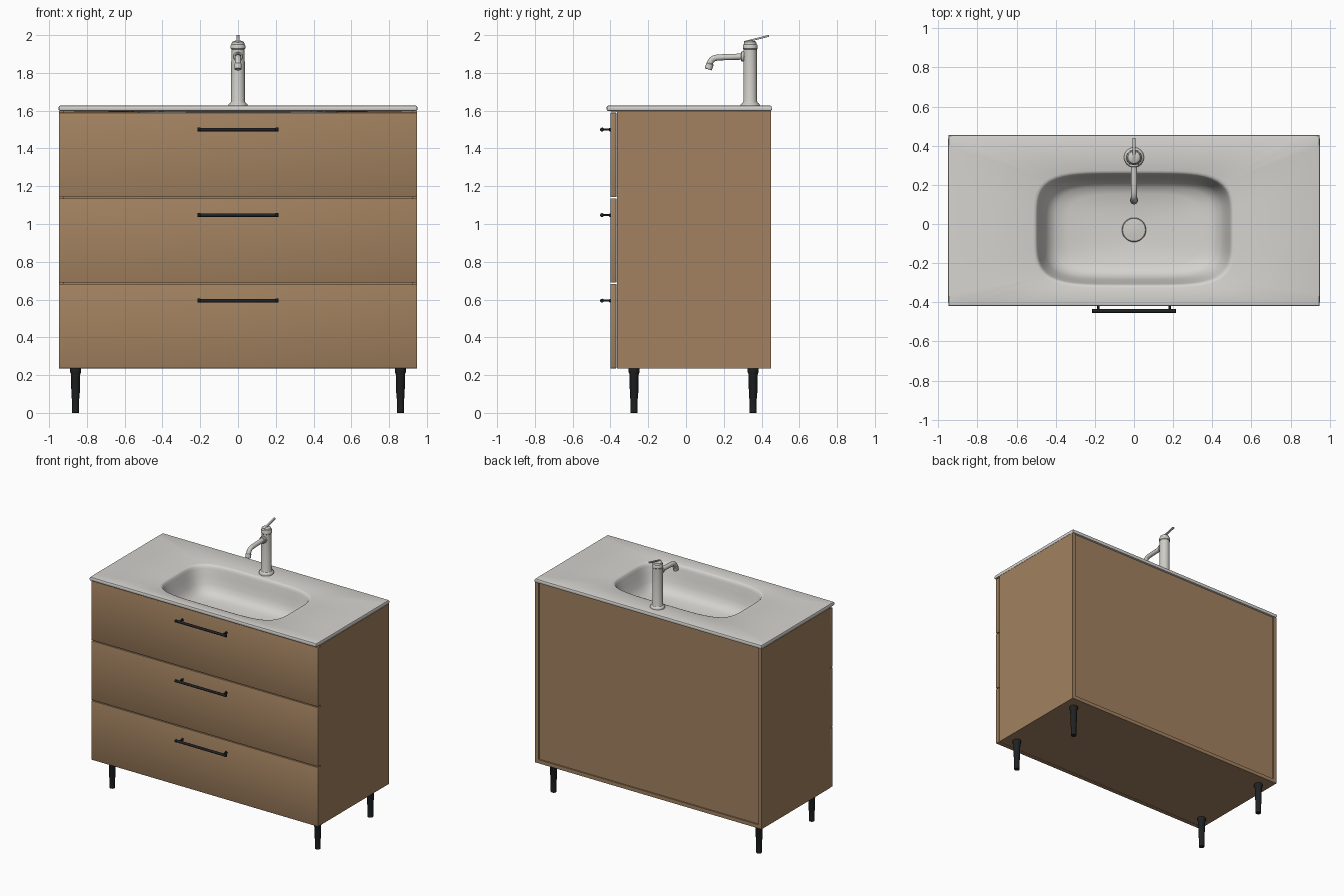
import bpy, bmesh, math
from mathutils import Matrix, Vector

if "Cube" in bpy.data.objects:
    bpy.data.objects.remove(bpy.data.objects["Cube"])


def material(name, rgb):
    m = bpy.data.materials.new(name)
    m.diffuse_color = (*rgb, 1)
    m.use_nodes = True
    m.node_tree.nodes["Principled BSDF"].inputs["Base Color"].default_value = m.diffuse_color
    return m


WOOD = material("oak wood", (0.36, 0.22, 0.115))
CERAMIC = material("white ceramic", (0.66, 0.65, 0.62))
METAL = material("brushed metal", (0.62, 0.61, 0.57))
BLACK = material("black metal", (0.014, 0.016, 0.017))


def finish(name, bm, mat, angle=35):
    bmesh.ops.recalc_face_normals(bm, faces=bm.faces)
    me = bpy.data.meshes.new(name)
    bm.to_mesh(me)
    bm.free()
    me.materials.append(mat)
    ob = bpy.data.objects.new(name, me)
    bpy.context.collection.objects.link(ob)
    smooth(ob, angle)
    return ob


def smooth(ob, angle=35):
    bpy.ops.object.select_all(action='DESELECT')
    ob.select_set(True)
    bpy.context.view_layer.objects.active = ob
    bpy.ops.object.shade_smooth_by_angle(angle=math.radians(angle))


def box(name, x, y, z, mat, bevel=0.0):
    bm = bmesh.new()
    bmesh.ops.create_cube(bm, size=1)
    for v in bm.verts:
        v.co = [(a + b) / 2 + c * (b - a) for (a, b), c in zip((x, y, z), v.co)]
    if bevel:
        bmesh.ops.bevel(bm, geom=bm.edges[:], offset=bevel, segments=2,
                        profile=0.5, affect='EDGES')
    return finish(name, bm, mat)


def loft(name, rings, mat, angle=35):
    """Skin a list of equal-length rings and cap both ends."""
    bm = bmesh.new()
    vs = [[bm.verts.new(p) for p in r] for r in rings]
    n = len(vs[0])
    for a, b in zip(vs, vs[1:]):
        for i in range(n):
            j = (i + 1) % n
            bm.faces.new((a[i], a[j], b[j], b[i]))
    bm.faces.new(vs[0])
    bm.faces.new(vs[-1])
    return finish(name, bm, mat, angle)


def lathe(name, profile, mat, loc, axis=(0, 0, 1), segs=32):
    m = Matrix.Translation(loc) @ Vector((0, 0, 1)).rotation_difference(Vector(axis)).to_matrix().to_4x4()
    turn = [i * math.tau / segs for i in range(segs)]
    rings = [[m @ Vector((r * math.cos(t), r * math.sin(t), z)) for t in turn]
             for r, z in profile]
    return loft(name, rings, mat)


def superellipse(n, cy, a, b, z, count=96):
    pts = []
    for i in range(count):
        t = i * math.tau / count
        c, s = math.cos(t), math.sin(t)
        k = (abs(c) ** n + abs(s) ** n) ** (-1 / n)
        pts.append((a * c * k, cy + b * s * k, z))
    return pts


# Cabinet carcass
for side, s in (("left", -1), ("right", 1)):
    box(side + "_side_panel", sorted((s * 0.92, s * 0.948)), (-0.365, 0.45), (0.235, 1.598), WOOD)
box("bottom_panel", (-0.92, 0.92), (-0.365, 0.45), (0.235, 0.263), WOOD)
box("back_panel", (-0.92, 0.92), (0.425, 0.44), (0.263, 1.598), WOOD)
box("front_rail", (-0.92, 0.92), (-0.365, -0.345), (1.50, 1.585), WOOD)

# Drawer fronts with bar handles
for i, name in enumerate(("lower", "middle", "upper")):
    z0 = 0.236 + i * 0.453
    box(name + "_drawer_front", (-0.948, 0.948), (-0.4, -0.369), (z0, z0 + 0.447), WOOD, 0.002)
    hz = z0 + 0.358
    lathe(name + "_handle_bar", [(0.0085, -0.215), (0.0105, -0.213), (0.0105, -0.2), (0.0095, -0.199),
                                 (0.0095, 0.199), (0.0105, 0.2), (0.0105, 0.213), (0.0085, 0.215)],
          BLACK, (0, -0.4445, hz), (1, 0, 0), 20)
    for side, x in (("left", -0.183), ("right", 0.183)):
        lathe(f"{name}_handle_{side}_post", [(0.009, 0), (0.009, 0.004), (0.0055, 0.008), (0.0055, 0.045)],
              BLACK, (x, -0.4, hz), (0, -1, 0), 16)

# Tapered legs with mounting collars
leg = [(0.018, 0), (0.0195, 0.002), (0.0195, 0.075), (0.0215, 0.08),
       (0.025, 0.208), (0.03, 0.216), (0.03, 0.235)]
for side, x in (("left", -0.86), ("right", 0.86)):
    for end, y in (("front", -0.275), ("back", 0.355)):
        lathe(f"{end}_{side}_leg", leg, BLACK, (x, y, 0))

# Countertop and basin in one skin: inside of bowl, top, edge, underside, outer shell
BY, CY, R = -0.027, 0.0175, 400
rings = [(2, -0.03, 0.06, 0.06, 1.397), (3, BY, 0.2, 0.11, 1.402), (4, BY, 0.34, 0.18, 1.411),
         (4.5, BY, 0.4, 0.217, 1.425), (4.5, BY, 0.437, 0.241, 1.452), (4.5, BY, 0.457, 0.256, 1.49),
         (4.5, BY, 0.475, 0.268, 1.54), (4.5, BY, 0.49, 0.279, 1.59), (4.5, BY, 0.496, 0.284, 1.607),
         (4.5, BY, 0.503, 0.29, 1.614), (4.5, BY, 0.515, 0.30, 1.617),
         (R, CY, 0.94, 0.4275, 1.627), (R, CY, 0.9465, 0.434, 1.6245), (R, CY, 0.95, 0.4375, 1.618),
         (R, CY, 0.95, 0.4375, 1.606), (R, CY, 0.9475, 0.435, 1.6), (R, CY, 0.942, 0.4295, 1.598),
         (4.5, BY, 0.53, 0.31, 1.592), (4.5, BY, 0.5, 0.29, 1.52), (4.5, BY, 0.46, 0.26, 1.42),
         (4, BY, 0.36, 0.2, 1.385), (2, -0.03, 0.08, 0.08, 1.375)]
loft("countertop_basin", [superellipse(*r) for r in rings], CERAMIC, 40)

# Drain cover
lathe("drain_cover", [(0.05, 1.38), (0.062, 1.4), (0.062, 1.408), (0.058, 1.412), (0.03, 1.415), (0.004, 1.416)],
      METAL, (0, -0.03, 0))

# Tap body
TY = 0.34
lathe("tap_body", [(0.051, 1.615), (0.051, 1.63), (0.048, 1.636), (0.04, 1.641), (0.0365, 1.65),
                   (0.0355, 1.925), (0.039, 1.929), (0.039, 1.945), (0.037, 1.949), (0.034, 1.951),
                   (0.034, 1.956), (0.031, 1.964), (0.022, 1.969), (0.01, 1.971)], METAL, (0, TY, 0))
lathe("spout_collar", [(0.026, 0), (0.026, 0.014), (0.021, 0.018)], METAL, (0, TY - 0.032, 1.886), (0, -1, 0))

# Spout: swept tube with a wider nozzle
cu = bpy.data.curves.new("tap_spout", 'CURVE')
cu.dimensions = '3D'
cu.bevel_depth = 0.0165
cu.bevel_resolution = 5
cu.use_fill_caps = True
sp = cu.splines.new('NURBS')
path = [(0.33, 1.887), (0.26, 1.885), (0.19, 1.883), (0.145, 1.879), (0.128, 1.858), (0.122, 1.84)]
sp.points.add(len(path) - 1)
for p, (y, z) in zip(sp.points, path):
    p.co = (0, y, z, 1)
sp.order_u = 3
sp.use_endpoint_u = True
sp.resolution_u = 8
spout = bpy.data.objects.new("tap_spout", cu)
bpy.context.collection.objects.link(spout)
cu.materials.append(METAL)
bpy.ops.object.select_all(action='DESELECT')
spout.select_set(True)
bpy.context.view_layer.objects.active = spout
bpy.ops.object.convert(target='MESH')
smooth(bpy.context.view_layer.objects.active)
lathe("spout_nozzle", [(0.0165, 0), (0.0195, 0.004), (0.0195, 0.032), (0.017, 0.034)],
      METAL, (0, 0.128, 1.851), (0, -0.3, -0.95), 24)

# Tilted lever on top
lever = box("tap_lever", (-0.008, 0.008), (-0.068, 0.068), (-0.005, 0.005), METAL, 0.003)
lever.location = (0, 0.374, 1.98)
lever.rotation_euler = (math.radians(14), 0, 0)
